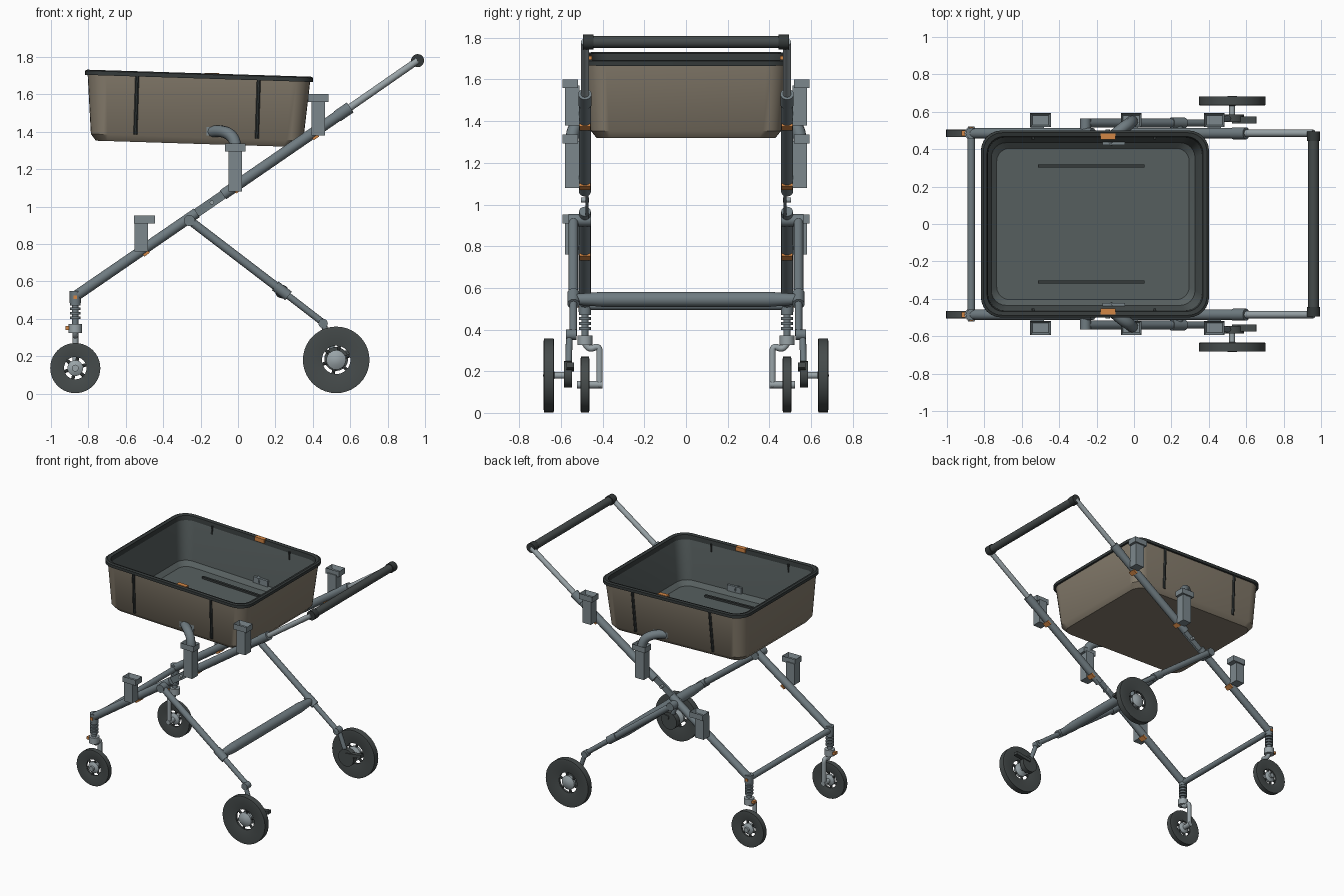
import bpy, bmesh
from math import radians, pi, cos, sin
from mathutils import Vector, Matrix

cube = bpy.data.objects.get("Cube")
if cube:
    bpy.data.objects.remove(cube, do_unlink=True)


def material(name, r, g, b):
    m = bpy.data.materials.new(name)
    m.use_nodes = True
    m.diffuse_color = (r, g, b, 1)
    bsdf = next(n for n in m.node_tree.nodes if n.type == 'BSDF_PRINCIPLED')
    bsdf.inputs["Base Color"].default_value = (r, g, b, 1)
    return m


STEEL = material("steel grey", .16, .2, .22)
PALE = material("pale grey", .32, .37, .39)
BRACKET = material("bracket grey", .2, .245, .265)
RUBBER = material("rubber", .06, .07, .07)
TRIM = material("dark trim", .035, .042, .042)
TAN = material("tan shell", .235, .2, .15)
LINING = material("tray lining", .095, .115, .115)
ORANGE = material("orange", .65, .24, .06)


def finish(name, bm, *mats):
    bmesh.ops.recalc_face_normals(bm, faces=bm.faces)
    me = bpy.data.meshes.new(name)
    bm.to_mesh(me)
    bm.free()
    for m in mats:
        me.materials.append(m)
    me.shade_smooth()
    me.set_sharp_from_angle(angle=radians(35))
    ob = bpy.data.objects.new(name, me)
    bpy.context.collection.objects.link(ob)
    return ob


def tube(name, p, q, r, mat, r2=None, sides=20):
    p, q = Vector(p), Vector(q)
    d = q - p
    m = Matrix.Translation((p + q) / 2) @ d.to_track_quat('Z', 'Y').to_matrix().to_4x4()
    bm = bmesh.new()
    bmesh.ops.create_cone(bm, cap_ends=True, segments=sides, radius1=r,
                          radius2=r if r2 is None else r2, depth=d.length, matrix=m)
    return finish(name, bm, mat)


def box(name, centre, size, mat, turn=0, cup=False, frame=Matrix()):
    bm = bmesh.new()
    m = (frame @ Matrix.Translation(centre) @ Matrix.Rotation(turn, 4, 'Y')
         @ Matrix.Diagonal((*size, 1)))
    bmesh.ops.create_cube(bm, size=1, matrix=m)
    if cup:
        bm.normal_update()
        top = max(bm.faces, key=lambda f: f.calc_center_median().z)
        bmesh.ops.inset_individual(bm, faces=[top], thickness=.016, depth=-.03)
    return finish(name, bm, mat)


def revolve(name, centre, profile, mat, closed=False, steps=40):
    """Spin (radius, offset) points around the y axis."""
    bm = bmesh.new()
    vs = [bm.verts.new((r, y, 0)) for r, y in profile]
    pairs = list(zip(vs, vs[1:])) + ([(vs[-1], vs[0])] if closed else [])
    es = [bm.edges.new(p) for p in pairs]
    bmesh.ops.spin(bm, geom=vs + es, cent=(0, 0, 0), axis=(0, 1, 0),
                   angle=2 * pi, steps=steps)
    bmesh.ops.remove_doubles(bm, verts=bm.verts, dist=.0002)
    bmesh.ops.translate(bm, verts=bm.verts, vec=centre)
    return finish(name, bm, mat)


def pipe(name, points, r, mat):
    cu = bpy.data.curves.new(name, 'CURVE')
    cu.dimensions = '3D'
    cu.bevel_depth, cu.bevel_resolution, cu.use_fill_caps = r, 3, True
    sp = cu.splines.new('NURBS')
    sp.points.add(len(points) - 1)
    for pt, co in zip(sp.points, points):
        pt.co = (*co, 1)
    sp.use_endpoint_u, sp.order_u = True, 3
    cu.materials.append(mat)
    ob = bpy.data.objects.new(name, cu)
    bpy.context.collection.objects.link(ob)


def wheel(name, c, r, half, hole, hub):
    x, y, z = c
    revolve(name + "_tyre", c, [(hole, -half * .35), (r * .93, -half), (r, -half * .9),
                                (r, half * .9), (r * .93, half), (hole, half * .35)],
            RUBBER, closed=True)
    for i in range(6):
        a = i * pi / 3 + .3
        d = Vector((cos(a), 0, sin(a)))
        tube(name + "_spoke", Vector(c) + d * hub * .8, Vector(c) + d * (hole + .008), .009, RUBBER, sides=8)
    revolve(name + "_hub", c, [(0, -half * 1.1), (hub * .5, -half), (hub, -half * .4),
                               (hub, half * .4), (hub * .5, half), (0, half * 1.1)], PALE, steps=24)


# Tray: rounded rectangular rings joined from the outer base to the inner floor
FRAME = Matrix.Translation((-.22, 0, 1.335)) @ Matrix.Rotation(radians(1.8), 4, 'Y')


def loft(name, rings, mats, rule, caps=True):
    bm = bmesh.new()
    loops = []
    for hx, hy, z, rad in rings:
        loop = []
        for k, (sx, sy) in enumerate(((1, 1), (-1, 1), (-1, -1), (1, -1))):
            for j in range(7):
                a = (k + j / 6) * pi / 2
                loop.append(bm.verts.new(FRAME @ Vector((sx * (hx - rad) + rad * cos(a),
                                                         sy * (hy - rad) + rad * sin(a), z))))
        loops.append(loop)
    for i, (a, b) in enumerate(zip(loops, loops[1:])):
        for j in range(len(a)):
            k = (j + 1) % len(a)
            bm.faces.new((a[j], a[k], b[k], b[j])).material_index = rule(i)
    if caps:
        bm.faces.new(loops[0]).material_index = rule(0)
        bm.faces.new(loops[-1]).material_index = rule(len(rings))
    return finish(name, bm, *mats)


loft("tray", [(.54, .43, 0, .08), (.568, .458, .035, .09), (.595, .485, .35, .1),
              (.61, .5, .35, .11), (.61, .5, .372, .11), (.598, .488, .378, .1),
              (.578, .468, .372, .09), (.572, .462, .34, .09), (.545, .435, .05, .08),
              (.515, .405, .02, .07)],
     (TAN, TRIM, LINING), lambda i: 0 if i < 2 else 1 if i < 7 else 2)
for s in (1, -1):
    box("floor_rail", (-.01, s * .31, .025), (.57, .018, .02), TRIM, frame=FRAME)
    for x in (-.33, .32):
        tube("tray_rib", FRAME @ Vector((x, s * .459, .04)), FRAME @ Vector((x, s * .485, .352)),
             .011, TRIM, sides=8)
        box("inner_notch", (x, s * .459, .32), (.012, .012, .06), TRIM, frame=FRAME)
    box("tray_clip", (.07, s * .468, .366), (.08, .032, .03), ORANGE, frame=FRAME)
    box("tray_latch", (.11, s * .443, .07), (.12, .04, .045), BRACKET, frame=FRAME)


# Axis of the long sloping side rails
def rail(x, y):
    return (x, y, .52 + (x + .87) * .687)


SLOPE = -.602
for s in (1, -1):
    y = s * .485
    # Side rails with a flat folding joint and telescopic upper section
    tube("lower_rail", rail(-.87, y), rail(-.22, y), .028, STEEL)
    tube("upper_rail", rail(-.08, y), rail(.57, y), .029, STEEL)
    tube("rail_collar", rail(.53, y), rail(.6, y), .032, STEEL)
    tube("handle_rail", rail(.58, y), (.96, y, 1.78), .019, PALE)
    box("fold_plate", rail(-.15, s * .475), (.24, .016, .048), STEEL, turn=SLOPE)
    tube("fold_pin", rail(-.14, s * .465), rail(-.14, s * .505), .012, PALE, sides=12)
    tube("handle_cap", (.96, s * .445, 1.78), (.96, s * .495, 1.78), .035, TRIM)

    # Accessory brackets with open cups, each strapped to the rail
    for x, top, low, dx in ((.43, 1.6, 1.38, 0), (-.015, 1.335, 1.08, 0), (-.5, .95, .76, -.018)):
        box("bracket_body", (x + dx, s * .545, (top - .03 + low) / 2),
            (.072, .07, top - .03 - low), BRACKET)
        box("bracket_cup", (x, s * .555, top - .02), (.11, .075, .042), BRACKET, cup=True)
    for x in (-.5, -.01, .405):
        px, _, pz = rail(x, y)
        box("orange_strap", (px + .01, y, pz - .026), (.035, .054, .014), ORANGE, turn=SLOPE)

    # Tray support arm
    pipe("support_arm", [(-.14, s * .44, 1.4), (-.08, s * .5, 1.41),
                         (-.01, s * .545, 1.36), (-.01, s * .55, 1.29)], .032, STEEL)

    # Rear legs
    ly = s * .54
    tube("leg_pivot", (-.26, s * .455, .925), (-.26, s * .565, .925), .03, STEEL)
    tube("rear_leg", (-.27, ly, .935), (.24, ly, .545), .023, STEEL)
    tube("leg_joint", (.2, ly, .575), (.27, ly, .522), .029, STEEL)
    tube("rear_leg_lower", (.25, ly, .537), (.46, ly, .375), .018, STEEL)
    tube("leg_knob", (.455, s * .525, .375), (.455, s * .575, .375), .025, STEEL)
    tube("axle_strut", (.455, s * .56, .375), (.525, s * .565, .18), .016, STEEL)

    # Rear wheels with brake drum and pedal
    wheel("rear_wheel", (.525, s * .658, .18), .178, .025, .076, .052)
    tube("rear_axle", (.525, s * .55, .18), (.525, s * .66, .18), .016, PALE)
    tube("brake_drum", (.525, s * .546, .185), (.525, s * .586, .185), .064, RUBBER)
    box("brake_pedal", (.59, s * .556, .22), (.13, .035, .025), RUBBER, turn=-.15)

    # Front casters: post, ribbed suspension, swivel and one-sided fork
    tube("caster_post", (-.87, y, .485), (-.87, y, .548), .03, STEEL)
    tube("suspension_core", (-.87, y, .33), (-.87, y, .49), .017, STEEL)
    for i in range(4):
        z = .398 + i * .024
        tube("suspension_ring", (-.87, y, z), (-.87, y, z + .014), .029, STEEL)
    tube("swivel", (-.87, y, .325), (-.87, y, .372), .036, PALE)
    box("swivel_lock", (-.908, y, .35), (.03, .03, .02), ORANGE)
    box("rail_button", (-.87, s * .515, .515), (.02, .008, .02), ORANGE)
    pipe("caster_fork", [(-.87, y, .335), (-.87, s * .47, .3), (-.87, s * .415, .325),
                         (-.87, s * .415, .26), (-.87, s * .415, .125)], .016, PALE)
    wheel("front_wheel", (-.87, s * .485, .136), .134, .021, .06, .042)
    tube("front_axle", (-.87, s * .4, .136), (-.87, s * .522, .136), .018, PALE)

    # Tapered half of the rear crossbar
    tube("rear_crossbar", (.235, 0, .545), (.235, s * .4, .545), .036, STEEL)
    tube("rear_crossbar_end", (.235, s * .4, .545), (.235, s * .54, .545), .036, STEEL, r2=.025)

tube("front_crossbar", (-.87, -.485, .515), (-.87, .485, .515), .021, STEEL)
tube("handle_grip", (.96, -.46, 1.78), (.96, .46, 1.78), .029, RUBBER)
